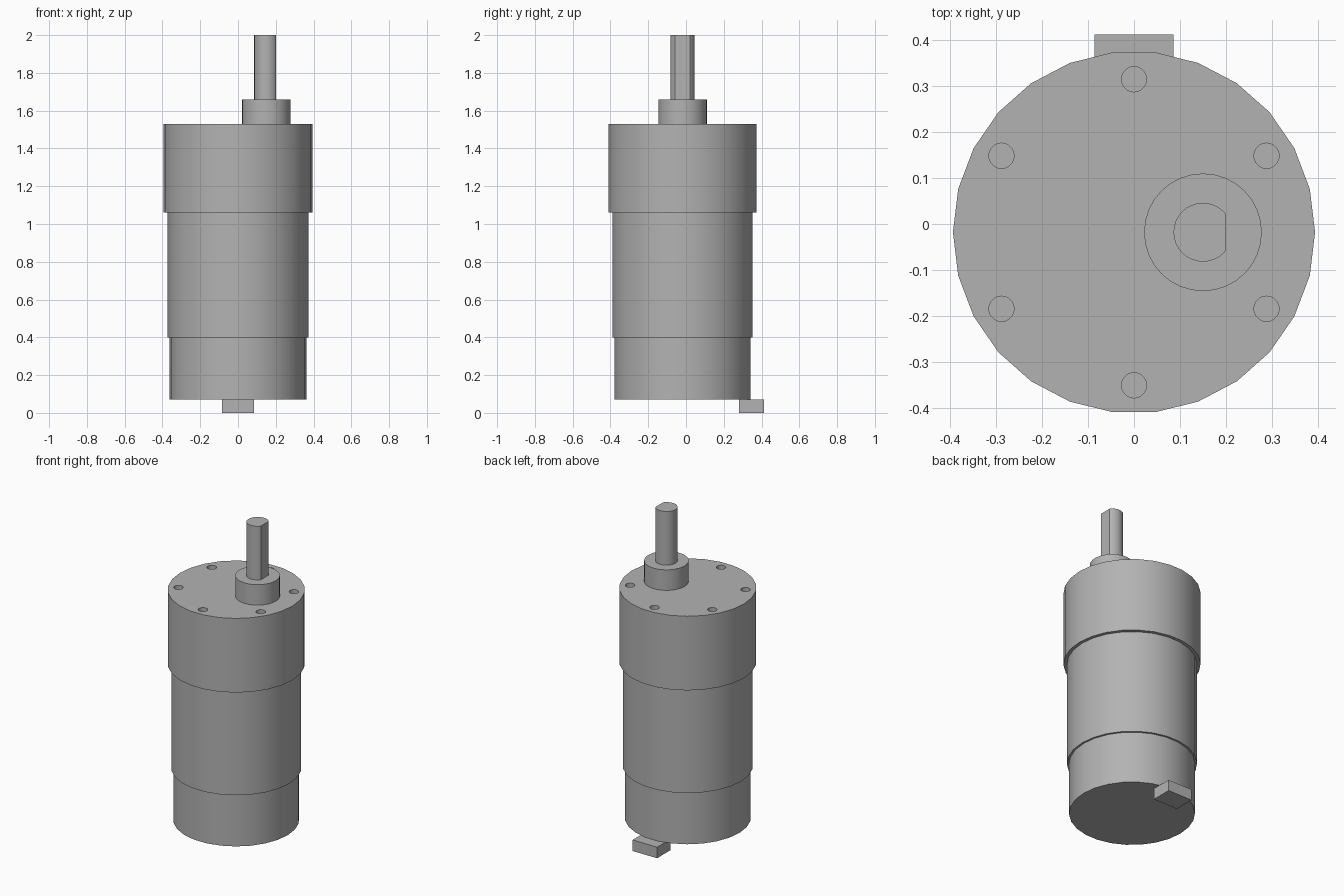
import bpy
import bmesh
from math import cos, sin, radians
from mathutils import Vector

default_cube = bpy.data.objects.get("Cube")
if default_cube:
    bpy.data.objects.remove(default_cube, do_unlink=True)

AXIS_Y = -0.018      # motor axis
SHAFT_X = 0.15       # offset of the output shaft
SHAFT_FLAT_X = 0.2   # flat side of the shaft

metal = bpy.data.materials.new("grey metal")
metal.use_nodes = True
grey = (0.45, 0.45, 0.45, 1)
metal.diffuse_color = grey
metal.node_tree.nodes["Principled BSDF"].inputs["Base Color"].default_value = grey


def finish(obj, name):
    obj.name = obj.data.name = name
    obj.data.materials.clear()
    obj.data.materials.append(metal)
    return obj


def cylinder(name, radius, bottom, top, x=0, y=AXIS_Y, sides=26):
    # Turned a quarter so that a corner lies on the x axis
    bpy.ops.mesh.primitive_cylinder_add(
        vertices=sides, radius=radius, depth=top - bottom,
        location=(x, y, (bottom + top) / 2), rotation=(0, 0, radians(90)))
    return finish(bpy.context.object, name)


def smooth(obj):
    bpy.ops.object.select_all(action='DESELECT')
    obj.select_set(True)
    bpy.context.view_layer.objects.active = obj
    bpy.ops.object.shade_smooth_by_angle(angle=radians(30))


# Stacked motor body
rear_cap = cylinder("rear_cap", 0.362, 0.07, 0.4)
motor_can = cylinder("motor_can", 0.374, 0.4, 1.06)
gearbox = cylinder("gearbox", 0.394, 1.06, 1.53)

# Ring of blind screw holes in the gearbox face
for i in range(6):
    angle = radians(30 + 60 * i)
    drill = cylinder("screw_hole_cutter", 0.0275, 1.43, 1.6,
                     0.333 * cos(angle), AXIS_Y + 0.333 * sin(angle), 20)
    cut = gearbox.modifiers.new("screw_hole", 'BOOLEAN')
    cut.operation = 'DIFFERENCE'
    cut.solver = 'EXACT'
    cut.object = drill
    bpy.context.view_layer.objects.active = gearbox
    bpy.ops.object.modifier_apply(modifier=cut.name)
    bpy.data.objects.remove(drill, do_unlink=True)

# Offset boss and D-shaped shaft
shaft_boss = cylinder("shaft_boss", 0.128, 1.53, 1.66, SHAFT_X, sides=32)
shaft = cylinder("output_shaft", 0.064, 1.66, 2.0, SHAFT_X, sides=32)
bm = bmesh.new()
bm.from_mesh(shaft.data)
to_local = shaft.matrix_basis.inverted()
cut = bmesh.ops.bisect_plane(
    bm, geom=bm.verts[:] + bm.edges[:] + bm.faces[:],
    plane_co=to_local @ Vector((SHAFT_FLAT_X, AXIS_Y, 1.8)),
    plane_no=to_local.to_3x3() @ Vector((1, 0, 0)), clear_outer=True)
rim = [e for e in cut["geom_cut"] if isinstance(e, bmesh.types.BMEdge)]
bmesh.ops.holes_fill(bm, edges=[e for e in bm.edges if e.is_boundary] or rim)
bmesh.ops.recalc_face_normals(bm, faces=bm.faces)
bm.to_mesh(shaft.data)
bm.free()

for part in (rear_cap, motor_can, gearbox, shaft_boss, shaft):
    smooth(part)

# Terminal block under the back edge
bpy.ops.mesh.primitive_cube_add(size=1, location=(0, 0.346, 0.035))
terminal = finish(bpy.context.object, "terminal_block")
terminal.scale = (0.172, 0.132, 0.07)
